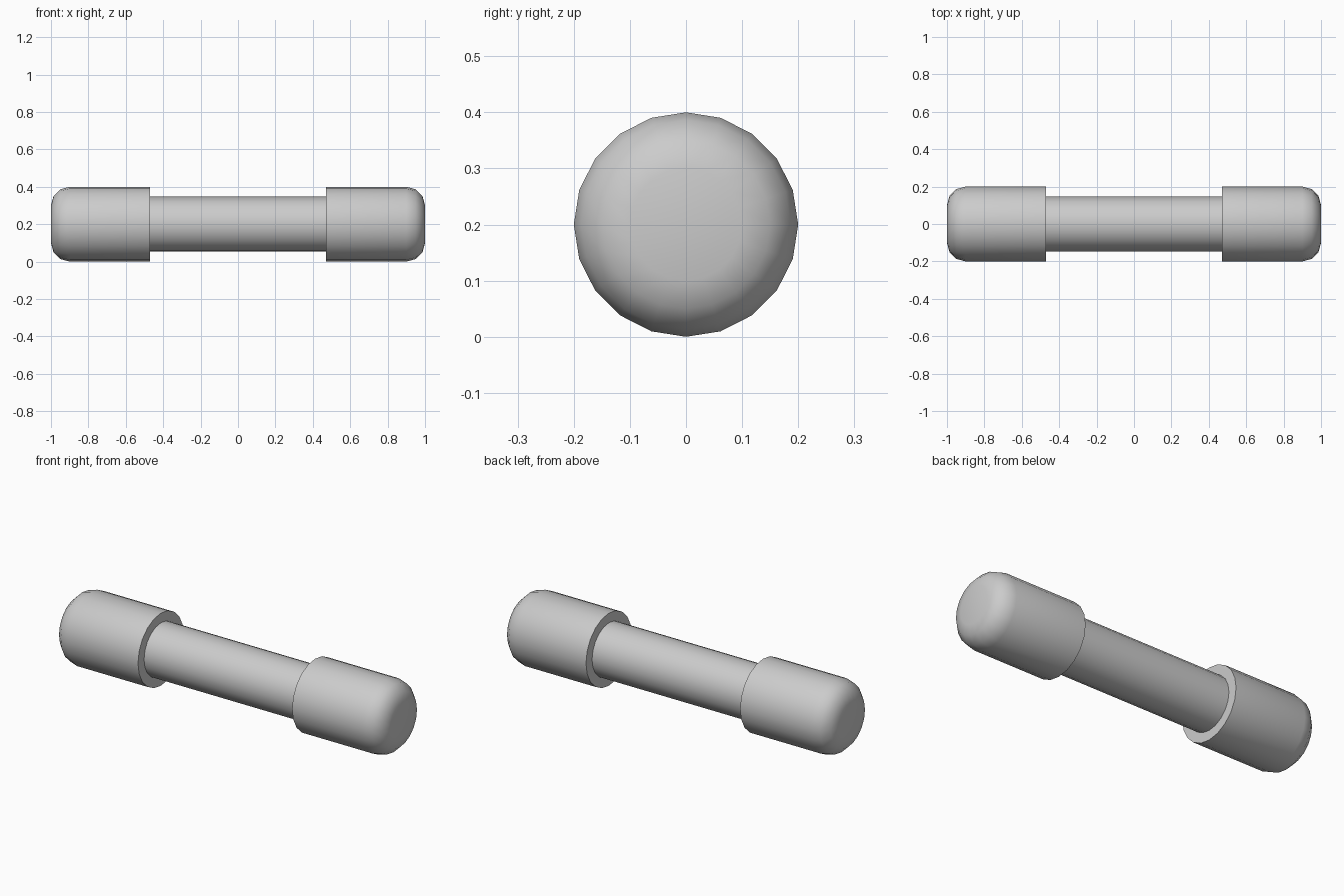
import bpy, bmesh
from math import cos, sin, tau, radians

if "Cube" in bpy.data.objects:
    bpy.data.objects.remove(bpy.data.objects["Cube"])

SIDES = 20
AXIS_Z = 0.2


def lathe(name, profile):
    """Revolve (x, radius) points about the long axis and close both ends."""
    bm = bmesh.new()
    rings = []
    for x, r in profile:
        rings.append([bm.verts.new((x, r * cos(tau * i / SIDES),
                                    AXIS_Z + r * sin(tau * i / SIDES)))
                      for i in range(SIDES)])
    for a, b in zip(rings, rings[1:]):
        for i in range(SIDES):
            j = (i + 1) % SIDES
            bm.faces.new((a[i], a[j], b[j], b[i]))
    bm.faces.new(rings[0])
    bm.faces.new(rings[-1])
    bmesh.ops.recalc_face_normals(bm, faces=bm.faces)
    mesh = bpy.data.meshes.new(name)
    bm.to_mesh(mesh)
    bm.free()
    obj = bpy.data.objects.new(name, mesh)
    bpy.context.collection.objects.link(obj)
    bpy.ops.object.select_all(action='DESELECT')
    obj.select_set(True)
    bpy.context.view_layer.objects.active = obj
    bpy.ops.object.shade_smooth_by_angle(angle=radians(35))
    return obj


# Slim tube between the caps
lathe("tube", [(-0.475, 0.147), (0.475, 0.147)])

# Rounded end caps: flat inner shoulder, three-step rounded outer rim
rim = [(0.9 + 0.1 * sin(radians(a)), 0.1 + 0.1 * cos(radians(a)))
       for a in (0, 30, 60, 90)]
for side, name in ((-1, "left_cap"), (1, "right_cap")):
    lathe(name, [(side * x, r) for x, r in [(0.47, 0.2)] + rim])
